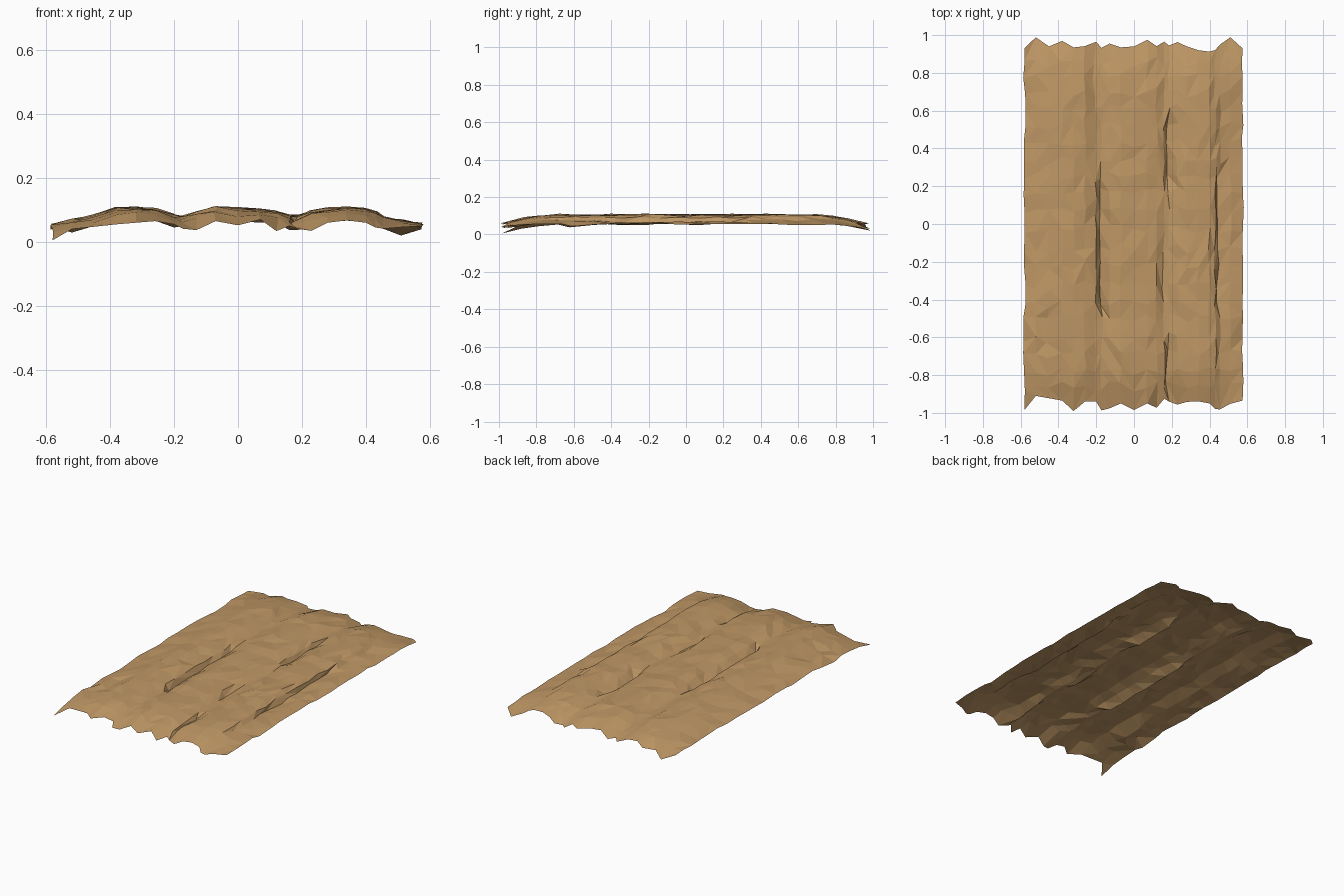
import bpy, bmesh, random
random.seed(7)


def interp(pts, x, k=1):
    """Piecewise-linear lookup of column k in a short point list."""
    if x <= pts[0][0]:
        return pts[0][k]
    for a, b in zip(pts, pts[1:]):
        if x <= b[0]:
            f = (x - a[0]) / (b[0] - a[0])
            return a[k] + (b[k] - a[k]) * f
    return pts[-1][k]


# Cross-section: three soft humps with valleys between
PROFILE = [(-.58, .056), (-.5, .075), (-.45, .085), (-.4, .105), (-.3, .109), (-.23, .1),
           (-.19, .082), (-.165, .08), (-.12, .097), (-.07, .109), (.05, .106), (.13, .095),
           (.17, .08), (.2, .086), (.25, .103), (.32, .109), (.4, .105), (.43, .093),
           (.455, .079), (.58, .057)]
# Ragged ends: x, y, z
FRONT = [(-.58, -.985, .005), (-.52, -.91, .04), (-.38, -.935, .055), (-.32, -.99, .06),
         (-.26, -.94, .065), (-.2, -.94, .055), (-.17, -.99, .04), (-.145, -.955, .04),
         (-.12, -.99, .035), (-.07, -.95, .065), (0, -.985, .052), (.07, -.95, .07),
         (.11, -.985, .03), (.16, -.925, .05), (.22, -.96, .028), (.26, -.945, .055),
         (.32, -.935, .07), (.4, -.95, .06), (.44, -.99, .04), (.5, -.955, .045), (.56, -.935, .05)]
BACK = [(-.57, .93, .05), (-.51, 1, .025), (-.45, .94, .05), (-.39, .975, .055), (-.32, .935, .07),
        (-.23, .945, .065), (-.2, .965, .045), (-.17, .93, .05), (-.13, .955, .04), (-.07, .935, .07),
        (0, .94, .065), (.07, .975, .06), (.13, .935, .06), (.17, .975, .03), (.19, .935, .04),
        (.24, .97, .045), (.3, .925, .07), (.42, .91, .06), (.5, 1, .016), (.56, .93, .04)]

COLS = [-.58, -.52, -.45, -.38, -.32, -.26, -.2, -.172, -.13, -.07, 0, .07, .12, .16, .185,
        .23, .28, .34, .4, .43, .455, .51, .575]
ROWS = [-.86, -.78, -.68, -.6, -.5, -.42, -.32, -.22, -.13, -.03, .07, .17, .25,
        .34, .43, .52, .61, .7, .78, .86]
# Lengthwise creases: x of column, y start, y end, depth
CREASES = [(-.172, -.45, .2, .02), (-.2, .5, .93, .006), (.185, .22, .53, .02), (.185, -.9, -.6, .018),
           (.455, -.45, .25, .012), (-.45, -.7, -.45, .012), (.16, -.35, -.2, .012)]

bm = bmesh.new()
n = len(ROWS) + 2
grid = []
for i, x0 in enumerate(COLS):
    side = i in (0, len(COLS) - 1)
    column = []
    fy, by = interp(FRONT, x0, 1), interp(BACK, x0, 1)
    fz, bz = interp(FRONT, x0, 2), interp(BACK, x0, 2)
    shift = random.uniform(-.015, .015)
    for j in range(n):
        if j == 0:
            x, y, z = x0, fy, fz
        elif j == n - 1:
            x, y, z = x0, by, bz
        else:
            y = ROWS[j - 1] + (shift + random.uniform(-.02, .02)) * (abs(ROWS[j - 1]) < .95)
            x = x0 + random.uniform(-.007, .007)
            z = interp(PROFILE, x0)
            for cx, y0, y1, d in CREASES:
                if abs(cx - x0) < .004 and y0 < y < y1:
                    z -= d
                    x -= .012          # fold the crease nearly vertical
            z += random.uniform(-.007, .003)
            # ends curl down towards the ragged edges
            end, ez = (fy, fz) if y < 0 else (by, bz)
            t = max(0, 1 - abs(end - y) / .32)
            z += (ez - z) * t ** 2.2
            if side and abs(y + .6) < .04:
                z -= .015
        column.append(bm.verts.new((x, y, z)))
    grid.append(column)

# Irregular triangles between neighbouring columns
for a, b in zip(grid, grid[1:]):
    for j in range(n - 1):
        p, q, r, s = a[j], b[j], b[j + 1], a[j + 1]
        tris = ((p, q, r), (p, r, s)) if random.random() < .5 else ((p, q, s), (q, r, s))
        for t in tris:
            bm.faces.new(t)

mesh = bpy.data.meshes.new("ragged_sheet")
bm.to_mesh(mesh)
bm.free()
sheet = bpy.data.objects.new("ragged_sheet", mesh)
bpy.context.collection.objects.link(sheet)

# Tan straw colour
mat = bpy.data.materials.new("tan")
mat.diffuse_color = (.52, .31, .13, 1)
mesh.materials.append(mat)
